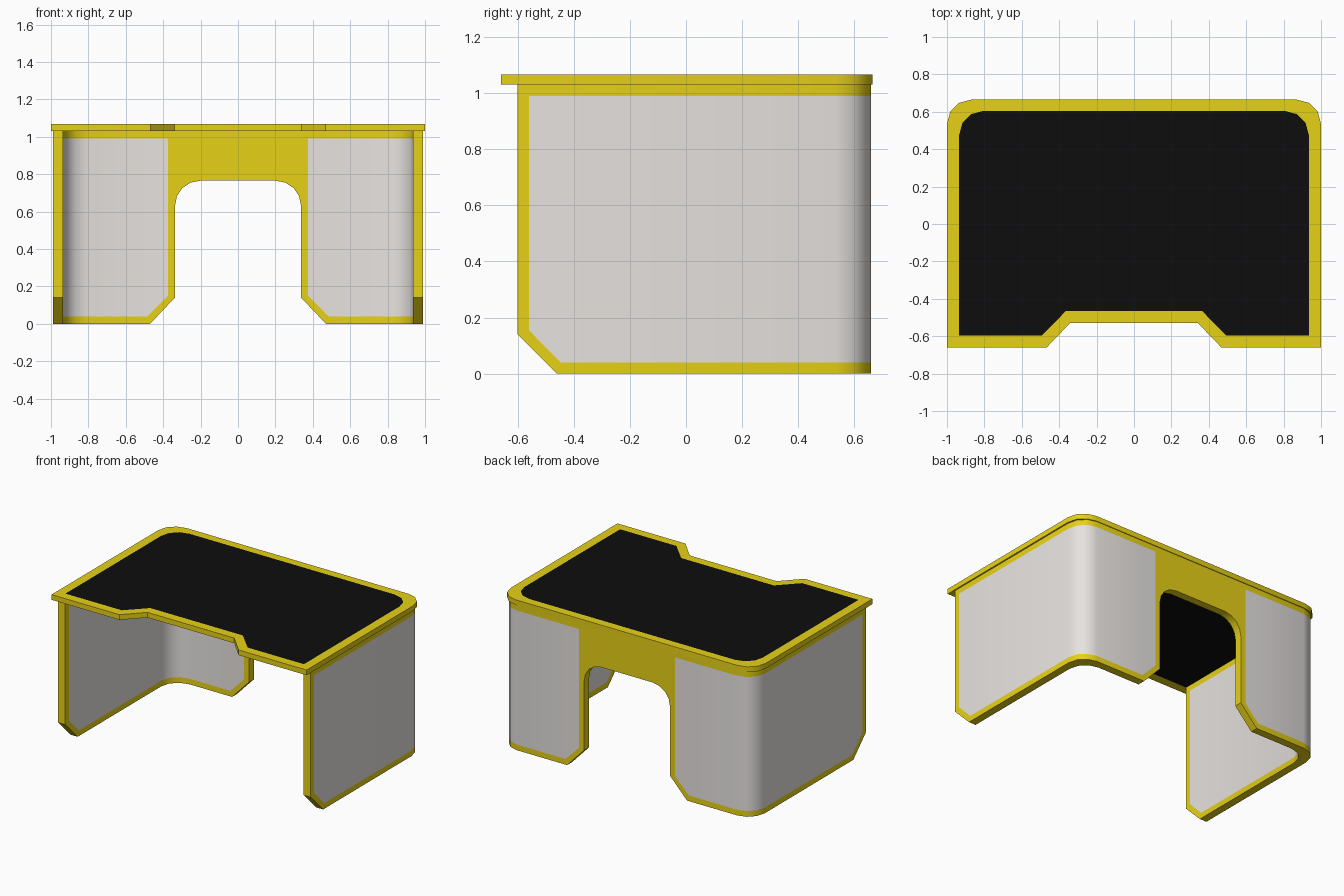
import bpy, bmesh
from math import sin, cos, pi

if "Cube" in bpy.data.objects:
    bpy.data.objects.remove(bpy.data.objects["Cube"])


def material(name, rgb):
    m = bpy.data.materials.new(name)
    m.diffuse_color = (*rgb, 1)
    m.use_nodes = True
    m.node_tree.nodes["Principled BSDF"].inputs["Base Color"].default_value = m.diffuse_color
    return m


YELLOW = material("yellow", (0.8, 0.64, 0.008))
LIGHT = material("light_grey", (0.8, 0.77, 0.75))
BLACK = material("black", (0.004, 0.004, 0.004))


def finish(name, bm, mats, angle):
    bmesh.ops.recalc_face_normals(bm, faces=bm.faces[:])
    me = bpy.data.meshes.new(name)
    bm.to_mesh(me)
    bm.free()
    for m in mats:
        me.materials.append(m)
    ob = bpy.data.objects.new(name, me)
    bpy.context.collection.objects.link(ob)
    bpy.context.view_layer.objects.active = ob
    ob.select_set(True)
    bpy.ops.object.shade_smooth_by_angle(angle=angle)
    ob.select_set(False)


def corner(hx, hy, r=0.13, n=3):
    """Rounded back right corner, running from the side to the back."""
    return [(hx - r + r * cos(pi / 2 * i / n), hy - r + r * sin(pi / 2 * i / n))
            for i in range(n + 1)]


# Desktop: notched slab with a black inlay on both faces
def outline(hx, back, front, notch_out, notch_in, notch_y):
    half = [(notch_in, notch_y), (notch_out, front), (hx, front)] + corner(hx, back)
    return half + [(-x, y) for x, y in reversed(half)]


rim = outline(1.0, 0.665, -0.66, 0.467, 0.34, -0.528)
inlay = outline(0.935, 0.605, -0.597, 0.493, 0.363, -0.464)
n = len(rim)
bm = bmesh.new()
rings = []
for z in (1.03, 1.067):
    rings.append([[bm.verts.new((x, y, z)) for x, y in loop] for loop in (rim, inlay)])
for outer, inner in rings:
    bm.faces.new(inner).material_index = 1
    for i in range(n):
        j = (i + 1) % n
        bm.faces.new((outer[i], outer[j], inner[j], inner[i]))
for i in range(n):
    j = (i + 1) % n
    bm.faces.new((rings[0][0][i], rings[0][0][j], rings[1][0][j], rings[1][0][i]))
finish("desktop", bm, [YELLOW, BLACK], 0.7)


# Body wall: columns along a U path, each with four heights
# (bottom edge, panel bottom, panel top, wall top)
def half_columns(hx, hy):
    rows = lambda bottom, panel: (bottom, panel, 0.99, 1.03)
    cols = [((hx, -0.60), rows(0.14, 0.20)),
            ((hx, -0.56), rows(0.10, 0.155)),
            ((hx, -0.46), rows(0.0, 0.053)),
            ((hx, -0.447), rows(0.0, 0.04))]
    cols += [(p, rows(0.0, 0.04)) for p in corner(hx, hy)]
    cols += [((0.483, hy), rows(0.0, 0.04)),
             ((0.47, hy), rows(0.0, 0.053)),
             ((0.375, hy), rows(0.10, 0.15)),
             ((0.337, hy), rows(0.14, 0.63))]
    # rounded top of the back opening
    for i in range(5):
        a = pi / 2 * i / 4
        z = 0.63 + 0.135 * sin(a)
        cols.append(((0.202 + 0.135 * cos(a), hy), (z, z, 0.99, 1.03)))
    return cols


def wall_sheet(bm, hx, hy):
    half = half_columns(hx, hy)
    cols = half + [((-x, y), z) for (x, y), z in reversed(half)]
    last = len(half_columns(hx, hy)) - 7      # column at the inner panel edge
    grid, cache = [], {}
    for (x, y), zs in cols:
        keys = [(round(x, 4), round(y, 4), round(z, 4)) for z in zs]
        for k in keys:
            if k not in cache:
                cache[k] = bm.verts.new(k)
        grid.append([cache[k] for k in keys])
    faces = []
    count = len(grid)
    for i in range(count - 1):
        k = min(i, count - 2 - i)
        for r in range(3):
            quad = (grid[i][r], grid[i + 1][r], grid[i + 1][r + 1], grid[i][r + 1])
            quad = list(dict.fromkeys(quad))
            if len(quad) < 3:
                continue
            f = bm.faces.new(quad)
            f.material_index = int(r == 1 and 1 <= k < last)
            faces.append(f)
    return grid, faces


bm = bmesh.new()
outer, outer_faces = wall_sheet(bm, 0.99, 0.66)
inner, _ = wall_sheet(bm, 0.935, 0.605)
pair = {a: b for ca, cb in zip(outer, inner) for a, b in zip(ca, cb)}
# yellow rim joining outer and inner sheets
edges = {e for f in outer_faces for e in f.edges if len(e.link_faces) == 1}
for a, b in [tuple(e.verts) for e in edges]:
    bm.faces.new((a, b, pair[b], pair[a]))
finish("body_wall", bm, [YELLOW, LIGHT], 0.7)
